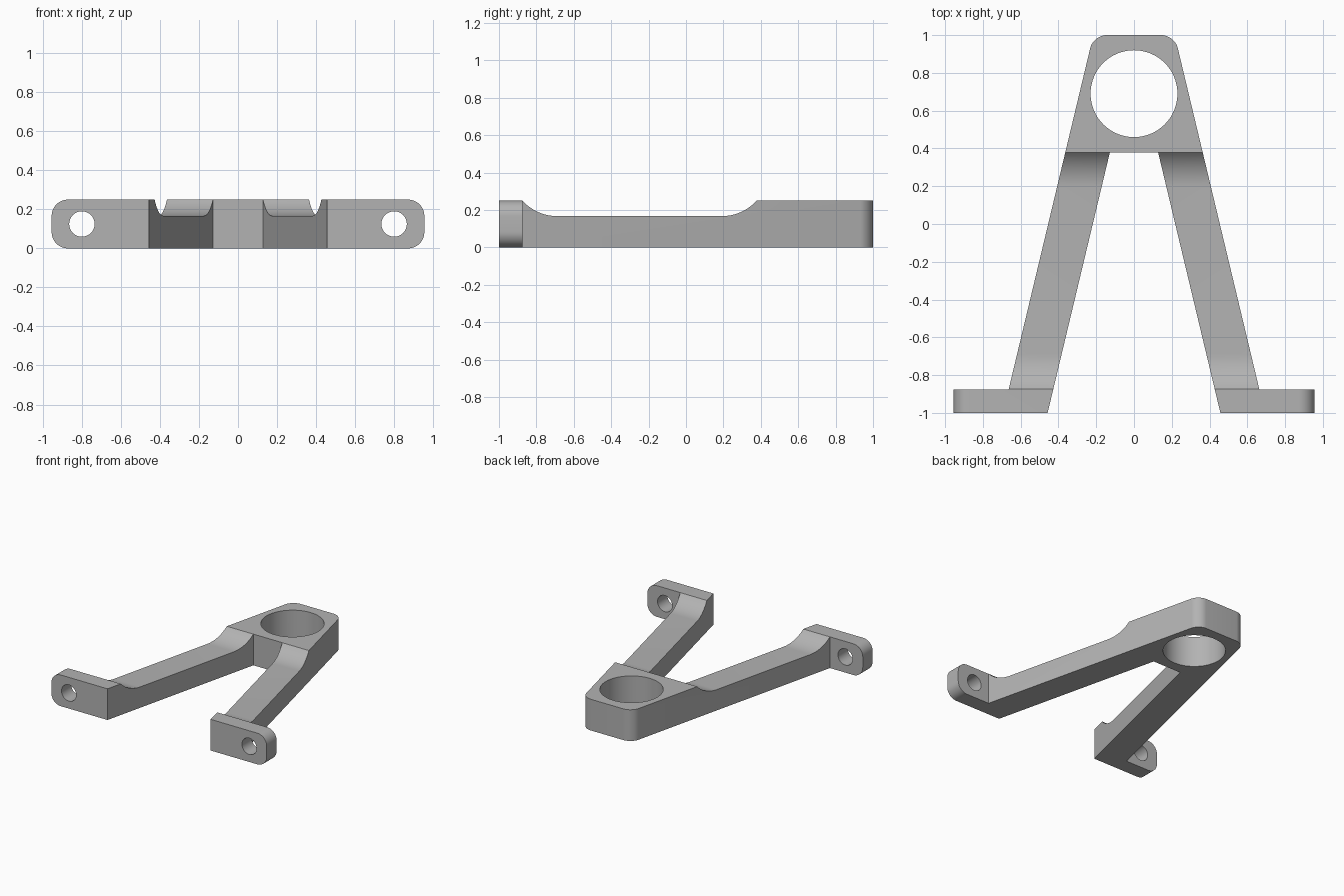
import bpy, bmesh, math
from mathutils import Matrix, Vector

cube = bpy.data.objects.get("Cube")
if cube:
    bpy.data.objects.remove(cube, do_unlink=True)

HEIGHT, HEAD_FRONT, FOOT_BACK = 0.25, 0.378, -0.875

grey = bpy.data.materials.new("plain grey")
grey.use_nodes = True
grey.diffuse_color = (0.45, 0.45, 0.45, 1)
grey.node_tree.nodes["Principled BSDF"].inputs["Base Color"].default_value = grey.diffuse_color


def finish(name, bm):
    bmesh.ops.recalc_face_normals(bm, faces=bm.faces)
    mesh = bpy.data.meshes.new(name)
    bm.to_mesh(mesh)
    bm.free()
    mesh.materials.append(grey)
    obj = bpy.data.objects.new(name, mesh)
    bpy.context.collection.objects.link(obj)
    return obj


def prism(points, direction):
    bm = bmesh.new()
    face = bm.faces.new([bm.verts.new(p) for p in points])
    ext = bmesh.ops.extrude_face_region(bm, geom=[face])
    moved = [v for v in ext["geom"] if isinstance(v, bmesh.types.BMVert)]
    bmesh.ops.translate(bm, verts=moved, vec=direction)
    return bm


def drill(name, radius, depth, centre, rotation):
    bm = bmesh.new()
    bmesh.ops.create_cone(bm, cap_ends=True, segments=64, radius1=radius, radius2=radius,
                          depth=depth, matrix=Matrix.Translation(centre) @ rotation)
    return finish(name, bm)


def outer_x(y):
    return 0.364 - 0.239 * (y - HEAD_FRONT)


def inner_x(y):
    return 0.128 - 0.239 * (y - HEAD_FRONT)


# Bracket plan: head, two splayed arms and two feet
half = [(inner_x(HEAD_FRONT), HEAD_FRONT), (inner_x(-1), -1), (0.955, -1),
        (0.955, FOOT_BACK), (outer_x(FOOT_BACK), FOOT_BACK), (outer_x(1), 1)]
plan = half + [(-x, y) for x, y in reversed(half)]
body = prism([(x, y, 0) for x, y in plan], (0, 0, HEIGHT))


def round_edges(test, radius):
    edges = [e for e in body.edges if all(test(v.co) for v in e.verts)
             and abs(e.verts[0].co.x - e.verts[1].co.x) < 0.001]
    bmesh.ops.bevel(body, geom=edges, offset=radius, offset_type='OFFSET',
                    segments=10, profile=0.5, affect='EDGES')


# Rounded head corners, then rounded foot ends (only edges along y)
round_edges(lambda c: c.y > 0.99, 0.07)
foot_edges = [e for e in body.edges if all(abs(v.co.x) > 0.95 for v in e.verts)
              and abs(e.verts[0].co.z - e.verts[1].co.z) < 0.001]
bmesh.ops.bevel(body, geom=foot_edges, offset=0.083, offset_type='OFFSET',
                segments=10, profile=0.5, affect='EDGES')
bracket = finish("bracket", body)

# Lowered arm tops with a concave sweep at each end
RADIUS, FLOOR = 0.25, 0.167
sweep = math.acos(1 - (HEIGHT - FLOOR) / RADIUS)
run = RADIUS * math.sin(sweep)
arc = [(RADIUS * math.sin(sweep * i / 12), FLOOR + RADIUS * (1 - math.cos(sweep * i / 12)))
       for i in range(13)]
front, back = FOOT_BACK + 0.0005, HEAD_FRONT - 0.0005
profile = [(front, 0.4)] + [(front + run - d, z) for d, z in reversed(arc)]
profile += [(back - run + d, z) for d, z in arc] + [(back, 0.4)]
cutters = [finish("arm_relief", prism([(-1.2, y, z) for y, z in profile], (2.4, 0, 0)))]

# Head bore and foot bolt holes
cutters.append(drill("head_bore", 0.23, 1, Vector((0, 0.69, 0.125)), Matrix()))
for side in (-1, 1):
    cutters.append(drill("bolt_hole", 0.065, 0.5, Vector((side * 0.8, -0.94, 0.125)),
                         Matrix.Rotation(math.pi / 2, 4, 'X')))

bpy.ops.object.select_all(action='DESELECT')
bracket.select_set(True)
bpy.context.view_layer.objects.active = bracket
for cutter in cutters:
    cutter.hide_render = True
    cut = bracket.modifiers.new(cutter.name, 'BOOLEAN')
    cut.operation, cut.solver, cut.object = 'DIFFERENCE', 'EXACT', cutter
    bpy.ops.object.modifier_apply(modifier=cut.name)
    bpy.data.objects.remove(cutter, do_unlink=True)

bpy.ops.object.shade_smooth_by_angle(angle=math.radians(25))
